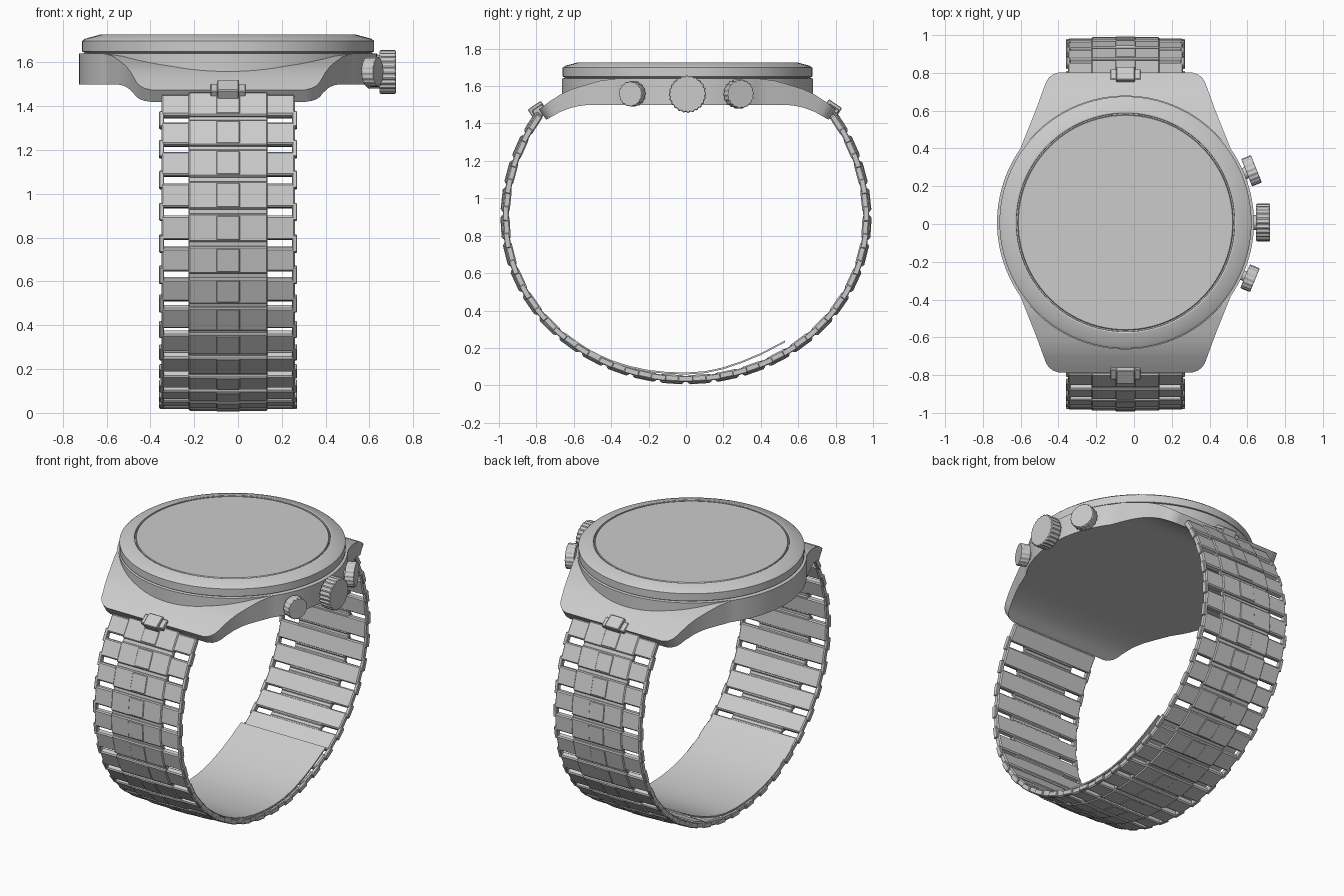
import bpy, bmesh, math
from mathutils import Vector, Matrix

if "Cube" in bpy.data.objects:
    bpy.data.objects.remove(bpy.data.objects["Cube"])

CX, CY = -0.045, 0.008      # centre of the watch head


def add(name, bm, matrix=None):
    bmesh.ops.recalc_face_normals(bm, faces=bm.faces)
    me = bpy.data.meshes.new(name)
    bm.to_mesh(me)
    bm.free()
    return place(name, me, matrix)


def place(name, me, matrix=None):
    ob = bpy.data.objects.new(name, me)
    if matrix is not None:
        ob.matrix_world = matrix
    bpy.context.collection.objects.link(ob)
    return ob


def box(bm, x0, x1, y0, y1, z0, z1, bevel=0.004):
    m = Matrix.Translation(((x0 + x1) / 2, (y0 + y1) / 2, (z0 + z1) / 2)) @ \
        Matrix.Diagonal((x1 - x0, y1 - y0, z1 - z0, 1))
    vs = bmesh.ops.create_cube(bm, size=1, matrix=m)["verts"]
    if bevel:
        es = list({e for v in vs for e in v.link_edges})
        bmesh.ops.bevel(bm, geom=es, offset=bevel, segments=1, affect='EDGES')


def loft(bm, rings, closed_ring=True):
    rows = [[bm.verts.new(p) for p in r] for r in rings]
    n = len(rows[0])
    for a, b in zip(rows, rows[1:]):
        for i in range(n):
            j = (i + 1) % n
            bm.faces.new((a[i], a[j], b[j], b[i]))
    bm.faces.new(rows[0])
    bm.faces.new(rows[-1])


def lathe(name, profile, seg=96):
    bm = bmesh.new()
    loft(bm, [[(CX + r * math.cos(2 * math.pi * i / seg),
                CY + r * math.sin(2 * math.pi * i / seg), z) for i in range(seg)]
              for r, z in profile])
    return add(name, bm)


def interp(pts, x):
    for (x0, y0), (x1, y1) in zip(pts, pts[1:]):
        if x <= x1:
            return y0 + (y1 - y0) * max(0, x - x0) / (x1 - x0)
    return pts[-1][1]


# Case body: cross-sections along y, round in the middle, lugs bending down
R = 0.68
top = [(0, 1.64), (.38, 1.64), (.47, 1.628), (.55, 1.605), (.62, 1.583),
       (.68, 1.555), (.74, 1.516), (.795, 1.475)]
low = [(0, 1.5), (.5, 1.5), (.56, 1.497), (.62, 1.485), (.68, 1.462), (.755, 1.42)]
wid = [(.39, .557), (.47, .525), (.55, .493), (.62, .466), (.7, .437), (.745, .42),
       (.768, .405), (.785, .382), (.795, .35)]
half = [(R * math.sin(math.radians(a)), R * math.cos(math.radians(a)))
        for a in range(0, 35, 3)]
half += [(y, interp(wid, y)) for y in (.39, .43, .47, .51, .55, .585, .62, .65, .68, .71,
                                       .745, .768, .785, .795)]
rings = []
for s, part in ((-1, half[:0:-1]), (1, half)):
    for y, w in part:
        yb = y if y < .5 else .5 + (y - .5) * .255 / .295
        zt, zb = interp(top, y), interp(low, yb)
        rings.append([(CX - w, CY + s * y, zt), (CX + w, CY + s * y, zt),
                      (CX + w, CY + s * yb, zb), (CX - w, CY + s * yb, zb)])
bm = bmesh.new()
loft(bm, rings)
add("case_body", bm)

# Bezel ring and glass
lathe("bezel_base", [(.672, 1.53), (.672, 1.64), (.655, 1.643), (.655, 1.66)])
lathe("bezel", [(.655, 1.645), (.667, 1.65), (.667, 1.698), (.655, 1.708),
                (.585, 1.727), (.578, 1.725), (.577, 1.71)])
lathe("glass", [(.571, 1.70), (.571, 1.722), (.567, 1.725)])


# Crown and pushers: ridged knobs on short stems
def knob(name, pos, angle, radius, depth, teeth, stem):
    bm = bmesh.new()

    def ring(x, k):
        n = teeth * 4
        return [(x, radius * (k if i % 4 < 2 else k * .955) * math.cos(2 * math.pi * i / n),
                 radius * (k if i % 4 < 2 else k * .955) * math.sin(2 * math.pi * i / n))
                for i in range(n)]
    d = depth / 2
    loft(bm, [ring(-d, .96), ring(-d + .005, 1), ring(d - .005, 1), ring(d, .96)])
    bmesh.ops.create_cone(bm, cap_ends=True, segments=24, radius1=radius * .4,
                          radius2=radius * .4, depth=stem,
                          matrix=Matrix.Translation((-d - stem / 2, 0, 0)) @
                          Matrix.Rotation(math.pi / 2, 4, 'Y'))
    add(name, bm, Matrix.Translation(pos) @ Matrix.Rotation(math.radians(angle), 4, 'Z'))


knob("crown", (.684, CY, 1.557), 0, .1, .074, 24, .08)
knob("pusher_back", (.622, .282, 1.558), 22, .078, .056, 18, .07)
knob("pusher_front", (.614, -.287, 1.558), -22, .068, .056, 16, .07)

# Strap path: oval loop split into equal joints
N = 28


def path(t):
    return Vector((0, .965 * math.cos(t), .89 + (.95 if math.sin(t) > 0 else .857) * math.sin(t)))


t0, t1, S = math.asin(.6), -math.pi - math.asin(.6), 2000
pts = [path(t0 + (t1 - t0) * i / S) for i in range(S + 1)]
length = [0]
for a, b in zip(pts, pts[1:]):
    length.append(length[-1] + (b - a).length)
joints, k = [], 0
for i in range(N + 1):
    while k < S and length[k] < length[-1] * i / N:
        k += 1
    joints.append(pts[k])
pitch = length[-1] / N


def frame(p, tangent):
    t = tangent.normalized()
    x = Vector((1, 0, 0))
    n = x.cross(t)
    if n.dot(p - Vector((0, 0, .89))) < 0:
        x, n = -x, -n
    m = Matrix((x, t, n)).transposed().to_4x4()
    m.translation = p + Vector((CX, 0, 0))
    return m


# One link: side plates, wider centre plate, raised middle tile
h = pitch / 2
bm = bmesh.new()
box(bm, -.305, .305, -h + .018, h - .018, -.02, .018, .007)
box(bm, -.18, .18, -h + .009, h - .009, -.018, .025, .006)
box(bm, -.053, .053, -h + .018, h - .018, .01, .029, .003)
link = add("strap_link_00", bm, frame((joints[0] + joints[1]) / 2, joints[1] - joints[0]))
for i in range(1, N):
    place(f"strap_link_{i:02d}", link.data,
          frame((joints[i] + joints[i + 1]) / 2, joints[i + 1] - joints[i]))

# One joint: central hinge and clips at both ends
bm = bmesh.new()
box(bm, -.18, .18, -.018, .018, -.012, .01)
for s in (-1, 1):
    a, b = sorted((s * .292, s * .315))
    box(bm, a, b, -.04, .04, -.017, .015)
hinge = bpy.data.meshes.new("strap_hinge")
bm.to_mesh(hinge)
bm.free()
for i in range(1, N):
    place(f"strap_hinge_{i:02d}", hinge, frame(joints[i], joints[i + 1] - joints[i - 1]))

# Lug connectors holding the strap to the case
for name, s in (("front_connector", -1), ("back_connector", 1)):
    bm = bmesh.new()
    box(bm, -.08, .08, -.035, .03, -.03, .025)
    box(bm, -.05, .05, -.05, .035, -.015, .042)
    add(name, bm, Matrix.Translation((CX, s * .782, 1.467)) @ Matrix.Rotation(-s * .6, 4, 'X'))

# Clasp plate: thin curved sheet inside the bottom of the strap
clasp = [(-.6, .245), (-.5, .18), (-.4, .135), (-.3, .103), (-.2, .082), (-.1, .071), (0, .068),
         (.1, .075), (.2, .096), (.3, .13), (.4, .172), (.53, .24)]
bm = bmesh.new()
loft(bm, [[(CX - .305, y, z), (CX + .305, y, z), (CX + .305, y, z - .01), (CX - .305, y, z - .01)]
          for y, z in clasp])
add("clasp_plate", bm)

# Smooth round parts, keep edges crisp
for ob in bpy.context.collection.objects:
    ob.select_set(True)
    bpy.context.view_layer.objects.active = ob
bpy.ops.object.shade_smooth_by_angle(angle=math.radians(25))
